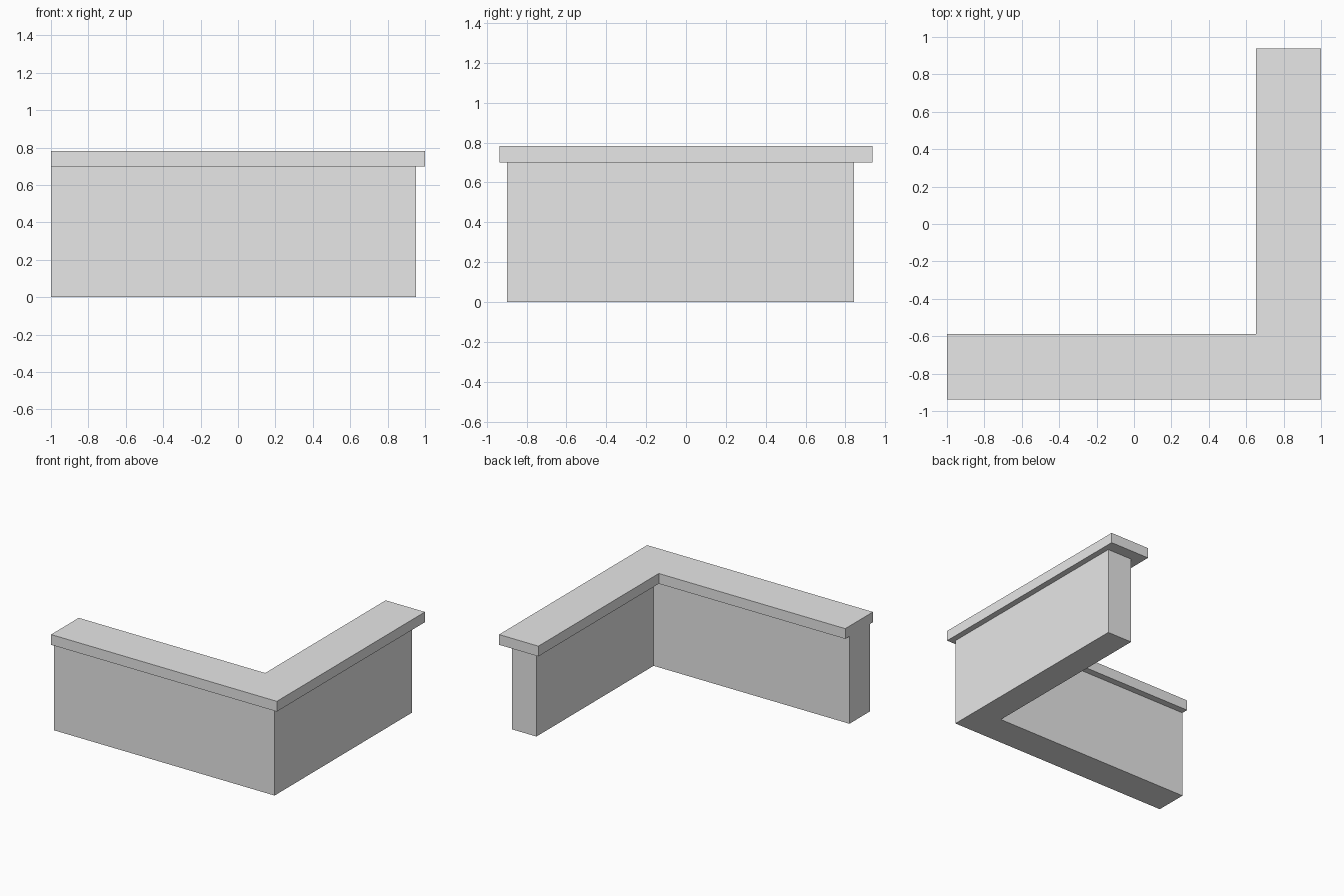
import bpy
import bmesh

cube = bpy.data.objects.get("Cube")
if cube:
    bpy.data.objects.remove(cube, do_unlink=True)

GREY = (0.8, 0.8, 0.8, 1.0)
grey = bpy.data.materials.new("light_grey")
grey.use_nodes = True
grey.diffuse_color = GREY
grey.node_tree.nodes["Principled BSDF"].inputs["Base Color"].default_value = GREY


def l_slab(name, outer, inner, ends, bottom, top):
    """Extrude an L-shaped plan: outer corner, inner corner and the two arm ends."""
    (ox, oy), (ix, iy), (ex, ey) = outer, inner, ends
    plan = [(ex, oy), (ox, oy), (ox, ey), (ix, ey), (ix, iy), (ex, iy)]
    bm = bmesh.new()
    face = bm.faces.new([bm.verts.new((x, y, bottom)) for x, y in plan])
    result = bmesh.ops.extrude_face_region(bm, geom=[face])
    raised = [v for v in result["geom"] if isinstance(v, bmesh.types.BMVert)]
    bmesh.ops.translate(bm, verts=raised, vec=(0, 0, top - bottom))
    bmesh.ops.recalc_face_normals(bm, faces=bm.faces)
    mesh = bpy.data.meshes.new(name)
    bm.to_mesh(mesh)
    bm.free()
    mesh.materials.append(grey)
    obj = bpy.data.objects.new(name, mesh)
    bpy.context.collection.objects.link(obj)
    return obj


# Solid L-shaped body of the counter
l_slab("counter_base", (0.953, -0.898), (0.735, -0.64), (-1.0, 0.843), 0.0, 0.70)

# Overhanging worktop, flush with the base at the -x end
l_slab("counter_top", (1.0, -0.937), (0.652, -0.587), (-1.0, 0.937), 0.70, 0.782)
